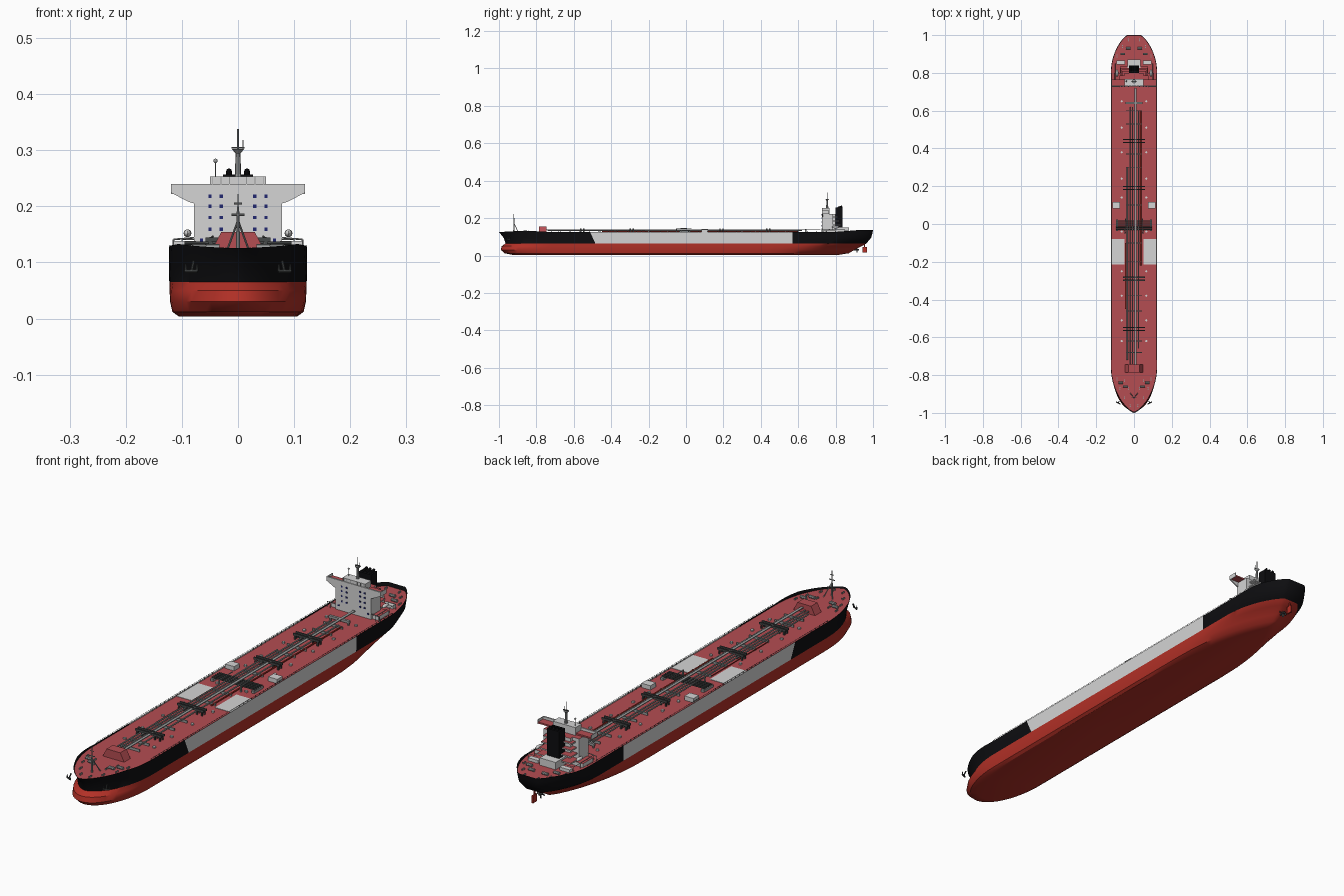
import bpy, bmesh, math
from mathutils import Vector, Matrix

if "Cube" in bpy.data.objects:
    bpy.data.objects.remove(bpy.data.objects["Cube"])


def material(name, *rgb):
    m = bpy.data.materials.new(name)
    m.use_nodes = True
    m.diffuse_color = (*rgb, 1)
    m.node_tree.nodes["Principled BSDF"].inputs["Base Color"].default_value = (*rgb, 1)
    return m


HULL_RED = material("hull red", .45, .03, .02)
DECK_RED = material("deck red", .46, .075, .085)
BLACK = material("black", .004, .004, .005)
WHITE = material("white", .66, .66, .66)
GREY = material("pipe grey", .32, .33, .33)
DARK = material("dark grey", .06, .065, .065)
NAVY = material("window navy", .015, .02, .16)
DECK = .12


def finish(name, bm, *mats, smooth=False):
    bmesh.ops.recalc_face_normals(bm, faces=bm.faces)
    me = bpy.data.meshes.new(name)
    bm.to_mesh(me)
    bm.free()
    for m in mats:
        me.materials.append(m)
    ob = bpy.data.objects.new(name, me)
    bpy.context.collection.objects.link(ob)
    if smooth:
        bpy.ops.object.select_all(action='DESELECT')
        ob.select_set(True)
        bpy.context.view_layer.objects.active = ob
        bpy.ops.object.shade_smooth_by_angle(angle=math.radians(35))
    return ob


def add_box(bm, x0, x1, y0, y1, z0, z1):
    m = Matrix.Translation(((x0 + x1) / 2, (y0 + y1) / 2, (z0 + z1) / 2))
    bmesh.ops.create_cube(bm, size=1, matrix=m @ Matrix.Diagonal((x1 - x0, y1 - y0, z1 - z0, 1)))


def add_rod(bm, p, q, r, r2=None, sides=8):
    p, q = Vector(p), Vector(q)
    rot = (q - p).to_track_quat('Z', 'Y').to_matrix().to_4x4()
    bmesh.ops.create_cone(bm, cap_ends=True, segments=sides, radius1=r, radius2=r if r2 is None else r2,
                          depth=(q - p).length, matrix=Matrix.Translation((p + q) / 2) @ rot)


def boxes(name, mat, *specs):
    bm = bmesh.new()
    for s in specs:
        add_box(bm, *s)
    return finish(name, bm, mat)


def rods(name, mat, *specs):
    bm = bmesh.new()
    for s in specs:
        add_rod(bm, *s)
    return finish(name, bm, mat, smooth=True)


def prism(name, mat, outline, y0, y1):
    """Extrude an x-z outline along y."""
    bm = bmesh.new()
    f = bm.faces.new([bm.verts.new((x, y0, z)) for x, z in outline])
    g = bmesh.ops.extrude_face_region(bm, geom=[f])["geom"]
    bmesh.ops.translate(bm, vec=(0, y1 - y0, 0), verts=[v for v in g if isinstance(v, bmesh.types.BMVert)])
    return finish(name, bm, mat)


# Hull waterlines: height, half width, bow y, bow power, stern y, stern length, transom share
LEVELS = [(.004, .106, -.93, .5, .82, .5, .03), (.012, .117, -.97, .5, .87, .45, .04),
          (.03, .121, -.99, .5, .90, .4, .06), (.05, .122, -.985, .52, .94, .33, .15),
          (.065, .1225, -.965, .6, .965, .25, .25), (.095, .123, -.975, .65, .99, .2, .3),
          (DECK, .123, -.995, .7, .997, .2, .3), (.126, .123, -1, .7, 1, .2, .3)]
MID = [-.6, -.51, -.3, 0, .2, .3, .4, .5]


def half_width(y, level):
    z, w, f, power, r, length, transom = level
    u = min(1, max(0, (y - f) / .25))
    v = min(1, max(0, (r - y) / length))
    return w * (1 - (1 - u) ** 2) ** power * (transom + (1 - transom) * (1 - (1 - v) ** 2) ** .8)


def outline(level, scale=1):
    z, f, r = level[0], level[2], level[4]
    ys = [f + (i / 14) ** 1.7 * (-.7 - f) for i in range(15)] + MID
    ys += [r - (1 - i / 14) ** 1.5 * (r - .57) for i in range(15)]
    side = []
    for y in ys:
        sheer = 0
        if z > DECK:
            sheer = .007 * max(0, 1 - abs(y + .86) / .13) + .010 * min(1, max(0, (y - .8) / .12))
        shift = .025 * (DECK - z) / .055 if y == -.51 and z >= .065 else 0
        side.append((half_width(y, level) * scale, y + shift, z + sheer))
    return side + [(-x, y, z) for x, y, z in reversed(side)]


bm = bmesh.new()
rings = [[bm.verts.new(p) for p in outline(lv)] for lv in LEVELS]
for k, (a, b) in enumerate(zip(rings, rings[1:])):
    for i in range(len(a)):
        j = (i + 1) % len(a)
        face = bm.faces.new((a[i], a[j], b[j], b[i]))
        y = face.calc_center_median().y
        face.material_index = 0 if k < 4 else (1 if y < -.5 or y > .57 else 2)
bm.faces.new(rings[0])
bmesh.ops.remove_doubles(bm, verts=bm.verts, dist=.00005)
finish("hull", bm, HULL_RED, BLACK, WHITE, smooth=True)

bm = bmesh.new()
bm.faces.new([bm.verts.new((x, y, z + .001)) for x, y, z in outline(LEVELS[6], .99)])
bmesh.ops.remove_doubles(bm, verts=bm.verts, dist=.00005)
finish("main_deck", bm, DECK_RED)

# Rudder and propeller
boxes("rudder", HULL_RED, (-.003, .003, .943, .968, .015, .045), (-.002, .002, .952, .958, .04, .075))
bm = bmesh.new()
add_rod(bm, (0, .88, .032), (0, .925, .032), .004)
for i in range(4):
    blade = Matrix.Translation((0, .915, .032)) @ Matrix.Rotation(i * math.pi / 2, 4, 'Y')
    bmesh.ops.create_cube(bm, size=1, matrix=blade @ Matrix.Translation((0, 0, .009))
                          @ Matrix.Rotation(.6, 4, 'Z') @ Matrix.Diagonal((.008, .002, .016, 1)))
finish("propeller", bm, DARK)

# Painted deck areas, store boxes and forward deckhouse
SIDES = (-1, 1)
boxes("deck_paint", WHITE, *[(s * .085 - .036, s * .085 + .036, -.215, -.08, DECK, .1225) for s in SIDES])
boxes("store_boxes", WHITE, *[(s * .095 - .02, s * .095 + .02, .083, .117, DECK, .138) for s in SIDES])
prism("forward_house", DECK_RED, [(-.048, DECK), (.048, DECK), (.03, .154), (-.03, .154)], -.785, -.745)

# Pipe run along the deck, with cross frames
rods("cargo_pipes", GREY, *[((x, y0, .133), (x, y1, .133), r) for x, y0, y1, r in
     ((-.036, -.72, .3, .003), (-.022, -.74, .62, .003), (-.008, -.74, .62, .003), (.024, -.66, .6, .003))])
boxes("walkway", GREY, (.003, .014, -.745, .72, .138, .141))
rods("red_pipes", HULL_RED, ((.036, -.22, .129), (.036, .6, .129), .003),
     ((-.045, -.45, .128), (-.045, -.1, .128), .002))
frames, braces = [], []
for y in (-.555, -.29, .19, .44):
    for dy in (-.008, .008):
        frames.append((-.058, .058, y + dy - .003, y + dy + .003, .136, .144))
        frames += [(x - .003, x + .003, y + dy - .003, y + dy + .003, DECK, .14) for x in (-.05, -.028, .028, .05)]
boxes("pipe_frames", DARK, *frames)
boxes("pipe_rests", GREY, *[(-.042, .042, y - .002, y + .002, DECK, .131) for y in
      (-.68, -.62, -.46, -.38, -.2, -.1, .1, .3, .37, .53, .6)], (-.045, .045, .635, .645, .13, .14),
      *[(s * .04 - .002, s * .04 + .002, .637, .643, DECK, .132) for s in SIDES])

# Crossing manifold
rods("manifold_pipes", DARK, *[((-.095, y, .134), (.095, y, .134), .003) for y in (-.028, -.017, -.006, .005, .016)])
boxes("manifold_trays", GREY, *[(s * .09 - .006, s * .09 + .006, -.036, .024, DECK, .131) for s in SIDES])
rods("cargo_cranes", GREY, *[r for s in SIDES for r in
     [((s * .048, -.05, DECK), (s * .048, -.05, .145), .003), ((s * .048, -.05, .143), (s * .045, .03, .146), .002)]])

# Tank hatches, bollards and winches
hatches = [(s * .065, y) for s in SIDES for y in (-.62, -.51, -.38, -.25, -.04, .14, .24, .38, .51, .65)]
rods("tank_hatches", WHITE, *[((x, y, DECK), (x, y, .127), .006) for x, y in hatches])
bollards = [(s * x, y) for s in SIDES for x, y in
            ((.09, -.82), (.075, -.87), (.05, -.83), (.03, -.87), (.05, -.92), (.02, -.96), (.09, .89), (.06, .94), (.03, .975))]
rods("bollards", GREY, *[((x, y + d, DECK), (x, y + d, .127), .003) for x, y in bollards for d in (-.005, .005)])
rods("mooring_winches", GREY, *[((s * x - .012, y, .127), (s * x + .012, y, .127), .006)
     for s in SIDES for x, y in ((.045, -.86), (.07, -.84), (.06, .9), (.03, .93))])

# Side rails
bm = bmesh.new()
for s in SIDES:
    add_rod(bm, (s * .121, -.72, .131), (s * .121, .8, .131), .0007, None, 4)
    for i in range(61):
        y = -.72 + i * 1.52 / 60
        add_rod(bm, (s * .121, y, DECK), (s * .121, y, .131), .0007, None, 4)
finish("side_rails", bm, DARK)

# Anchors
bm = bmesh.new()
for s in SIDES:
    add_rod(bm, (s * .079, -.938, .102), (s * .083, -.948, .083), .0025)
    add_rod(bm, (s * .073, -.953, .084), (s * .093, -.943, .084), .003)
    for x, y in ((.073, -.953), (.093, -.943)):
        add_rod(bm, (s * x, y, .084), (s * x, y, .097), .003, .001)
finish("anchors", bm, DARK)

# Foremast
rods("foremast", GREY, ((0, -.92, DECK), (0, -.92, .2), .004, .002), ((0, -.92, .2), (0, -.92, .222), .0012),
     ((-.012, -.92, .185), (.012, -.92, .185), .002), ((-.007, -.92, .205), (.007, -.92, .205), .0015),
     *[((s * .02, -.895, DECK), (0, -.92, .175), .0018) for s in SIDES])

# Accommodation block: white walls with red roofs
bm = bmesh.new()
add_box(bm, -.078, .078, .727, .785, DECK, .222)
add_box(bm, -.105, .105, .735, .80, DECK, .136)
for i in range(4):
    add_box(bm, -.075 + .004 * i, .075 - .004 * i, .78, .835 - .008 * i, .138 + .022 * i, .143 + .022 * i)
add_box(bm, -.05, .05, .78, .80, DECK, .222)
bm.normal_update()
for f in bm.faces:
    f.material_index = int(f.normal.z > .9)
finish("accommodation", bm, WHITE, DECK_RED)
prism("bridge_wings", WHITE, [(-.078, .205), (.078, .205), (.088, .208), (.119, .224), (.119, .24),
                             (-.119, .24), (-.119, .224), (-.088, .208)], .727, .733)
boxes("wing_floor", DECK_RED, (-.117, .117, .733, .765, .224, .23))
boxes("wing_ends", WHITE, *[(s * .118 - .001, s * .118 + .001, .73, .765, .222, .24) for s in SIDES])
boxes("wheelhouse", WHITE, (-.05, .05, .73, .768, .222, .253))
boxes("wheelhouse_mullions", GREY, *[(x - .0008, x + .0008, .728, .73, .234, .253) for x in (-.045, -.03, -.015, .015, .03, .045)])
boxes("windows", NAVY, *[(s * x - .003, s * x + .003, .725, .727, z - .003, z + .003)
      for s in SIDES for x in (.03, .05) for z in (.159, .18, .2, .218)],
      *[(s * .065 - .003, s * .065 + .003, .725, .727, .137, .143) for s in SIDES])
rails = []
for s in SIDES:
    rails += [((s * .1, .725, .141), (s * .1, .85, .141), .001), ((s * .1, .85, .141), (s * .06, .85, .141), .001)]
    rails += [((s * .1, y, DECK), (s * .1, y, .141), .001) for y in (.725, .765, .81, .85)]
    rails += [((s * .115, .727, .141), (s * .078, .727, .144), .0015), ((s * .115, .727, DECK), (s * .115, .727, .141), .0015)]
rods("house_rails", GREY, *rails)

# Lifeboats
bm = bmesh.new()
for s in SIDES:
    bmesh.ops.create_uvsphere(bm, u_segments=12, v_segments=8, radius=1,
                              matrix=Matrix.Translation((s * .09, .80, .152)) @ Matrix.Diagonal((.007, .02, .007, 1)))
finish("lifeboats", bm, WHITE, smooth=True)

# Funnel and aft deckhouse
boxes("funnel", BLACK, (-.027, .027, .80, .838, .15, .257))
rods("exhausts", BLACK, *[((x, .81, .255), (x, .835, .263), .005) for x in (-.016, 0, .016)])
boxes("funnel_casing", WHITE, (-.035, .035, .795, .872, DECK, .15))
boxes("aft_lockers", WHITE, *[(s * .07 - .022, s * .07 + .022, .845, .865, DECK, .133) for s in SIDES])

# Radar mast
rods("radar_mast", GREY, ((0, .755, .25), (0, .755, .298), .006, .004), ((0, .755, .294), (0, .755, .302), .004, .011),
     ((0, .755, .3), (0, .755, .338), .0015), ((.009, .755, .3), (.009, .755, .318), .001),
     ((-.04, .755, .25), (-.04, .755, .28), .0007))
boxes("radar_scanner", DARK, (-.012, .012, .753, .757, .303, .306))
bm = bmesh.new()
bmesh.ops.create_uvsphere(bm, u_segments=10, v_segments=6, radius=.004, matrix=Matrix.Translation((-.04, .755, .281)))
finish("antenna_dome", bm, GREY, smooth=True)
